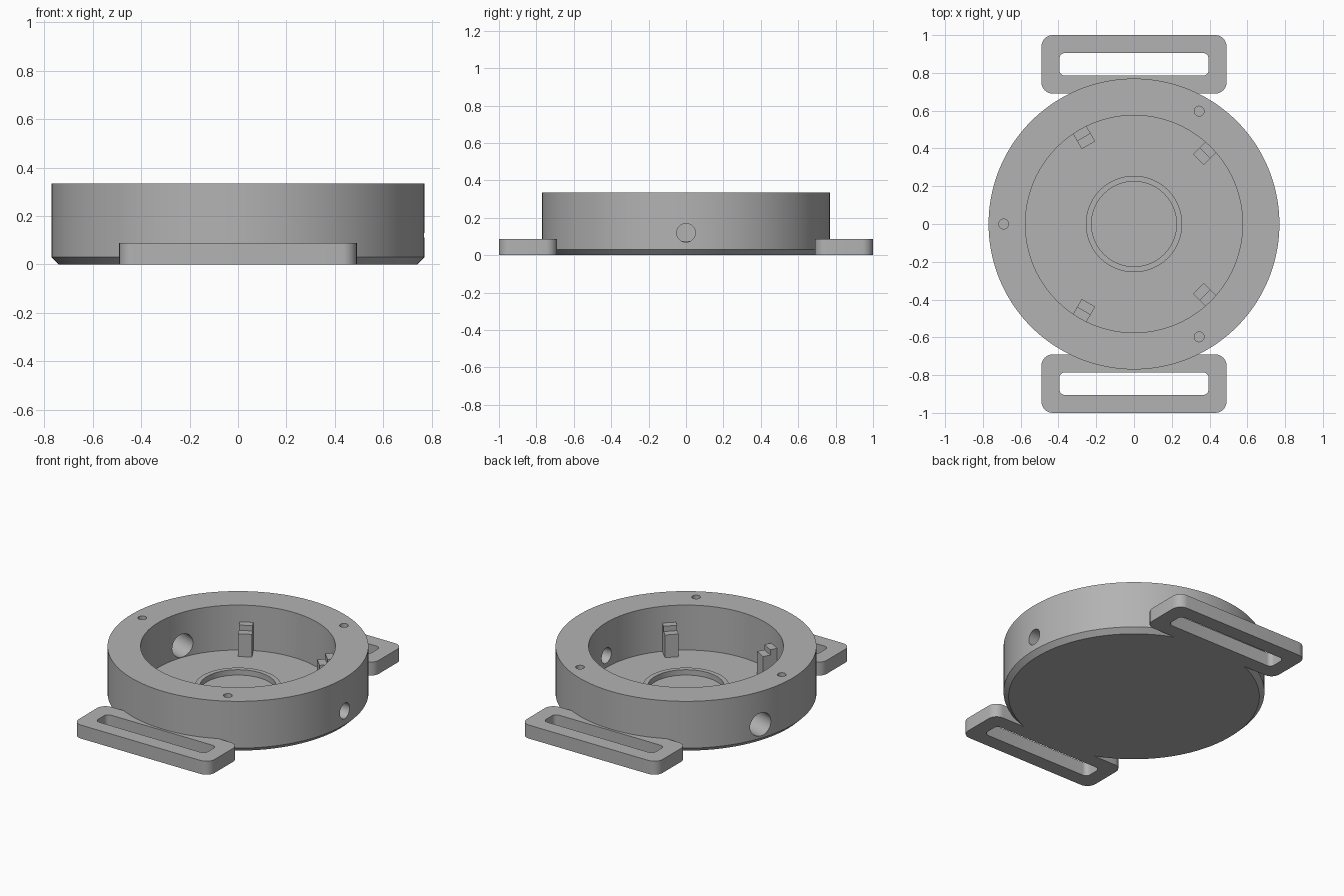
import bpy, bmesh, math
from mathutils import Matrix

if "Cube" in bpy.data.objects:
    bpy.data.objects.remove(bpy.data.objects["Cube"])

grey = bpy.data.materials.new("plain grey")
grey.diffuse_color = (0.45, 0.45, 0.45, 1)
grey.use_nodes = True
grey.node_tree.nodes["Principled BSDF"].inputs["Base Color"].default_value = grey.diffuse_color


def finish(name, bm):
    bmesh.ops.recalc_face_normals(bm, faces=bm.faces)
    me = bpy.data.meshes.new(name)
    bm.to_mesh(me)
    bm.free()
    me.materials.append(grey)
    ob = bpy.data.objects.new(name, me)
    bpy.context.collection.objects.link(ob)
    return ob


def activate(ob):
    bpy.ops.object.select_all(action='DESELECT')
    ob.select_set(True)
    bpy.context.view_layer.objects.active = ob


def smooth(ob):
    activate(ob)
    bpy.ops.object.shade_smooth_by_angle(angle=math.radians(25))


def rounded_rect(hx, hy, cy, r, n=8):
    pts = []
    for k, (sx, sy) in enumerate([(1, 1), (-1, 1), (-1, -1), (1, -1)]):
        for i in range(n + 1):
            a = math.pi / 2 * (k + i / n)
            pts.append((sx * (hx - r) + r * math.cos(a),
                        cy + sy * (hy - r) + r * math.sin(a)))
    return pts


def lathe(name, profile, steps=144):
    bm = bmesh.new()
    vs = [bm.verts.new((r, 0, z)) for r, z in profile]
    es = [bm.edges.new(p) for p in zip(vs, vs[1:])]
    bmesh.ops.spin(bm, geom=vs + es, cent=(0, 0, 0), axis=(0, 0, 1),
                   angle=math.tau, steps=steps)
    bmesh.ops.remove_doubles(bm, verts=bm.verts, dist=1e-4)
    return finish(name, bm)


# Round housing: chamfered foot, thick wall, open pocket, raised ring on the floor
FLOOR, TOP = 0.042, 0.335
housing = lathe("housing", [
    (0, 0), (0.74, 0), (0.77, 0.03), (0.77, TOP), (0.575, TOP), (0.575, FLOOR),
    (0.255, FLOOR), (0.255, 0.077), (0.225, 0.077), (0.225, FLOOR), (0, FLOOR)])

# Cutters: two cable holes through the wall, three screw holes in the rim
bm = bmesh.new()


def cutter(radius, depth, matrix):
    bmesh.ops.create_cone(bm, cap_ends=True, segments=40, radius1=radius,
                          radius2=radius, depth=depth, matrix=matrix)


for deg, radius in [(0, 0.05), (160, 0.075)]:
    cutter(radius, 0.4, Matrix.Rotation(math.radians(deg), 4, 'Z')
           @ Matrix.Translation((0.67, 0, 0.12)) @ Matrix.Rotation(math.pi / 2, 4, 'Y'))
for deg in (60, 180, 300):
    a = math.radians(deg)
    cutter(0.026, 0.3, Matrix.Translation((0.69 * math.cos(a), 0.69 * math.sin(a), TOP)))
holes = finish("hole_cutter", bm)
holes.hide_render = True

mod = housing.modifiers.new("holes", 'BOOLEAN')
mod.operation, mod.solver, mod.object = 'DIFFERENCE', 'EXACT', holes
activate(housing)
bpy.ops.object.modifier_apply(modifier=mod.name)
bpy.data.objects.remove(holes)
smooth(housing)

# Slotted strap loops, front and back
for name, side in [("front_strap_loop", -1), ("back_strap_loop", 1)]:
    bm = bmesh.new()
    outer = rounded_rect(0.49, 0.155, side * 0.845, 0.06)
    inner = rounded_rect(0.395, 0.06, side * 0.845, 0.03)
    rings = [[bm.verts.new((x, y, z)) for x, y in pts]
             for pts, z in [(outer, 0), (outer, 0.088), (inner, 0.088), (inner, 0)]]
    n = len(outer)
    for k in range(4):
        a, b = rings[k], rings[(k + 1) % 4]
        for i in range(n):
            j = (i + 1) % n
            bm.faces.new((a[i], a[j], b[j], b[i]))
    smooth(finish(name, bm))

# Stepped support posts against the inner wall
step = [(0.482, 0.03), (0.59, 0.03), (0.59, 0.225), (0.53, 0.225), (0.53, 0.19), (0.482, 0.19)]
for i, deg in enumerate((45, 120, 240, 315)):
    bm = bmesh.new()
    face = bm.faces.new([bm.verts.new((r, -0.041, z)) for r, z in step])
    ext = bmesh.ops.extrude_face_region(bm, geom=[face])
    bmesh.ops.translate(bm, vec=(0, 0.082, 0),
                        verts=[g for g in ext["geom"] if isinstance(g, bmesh.types.BMVert)])
    bm.transform(Matrix.Rotation(math.radians(deg), 4, 'Z'))
    finish(f"support_post_{i + 1}", bm)
